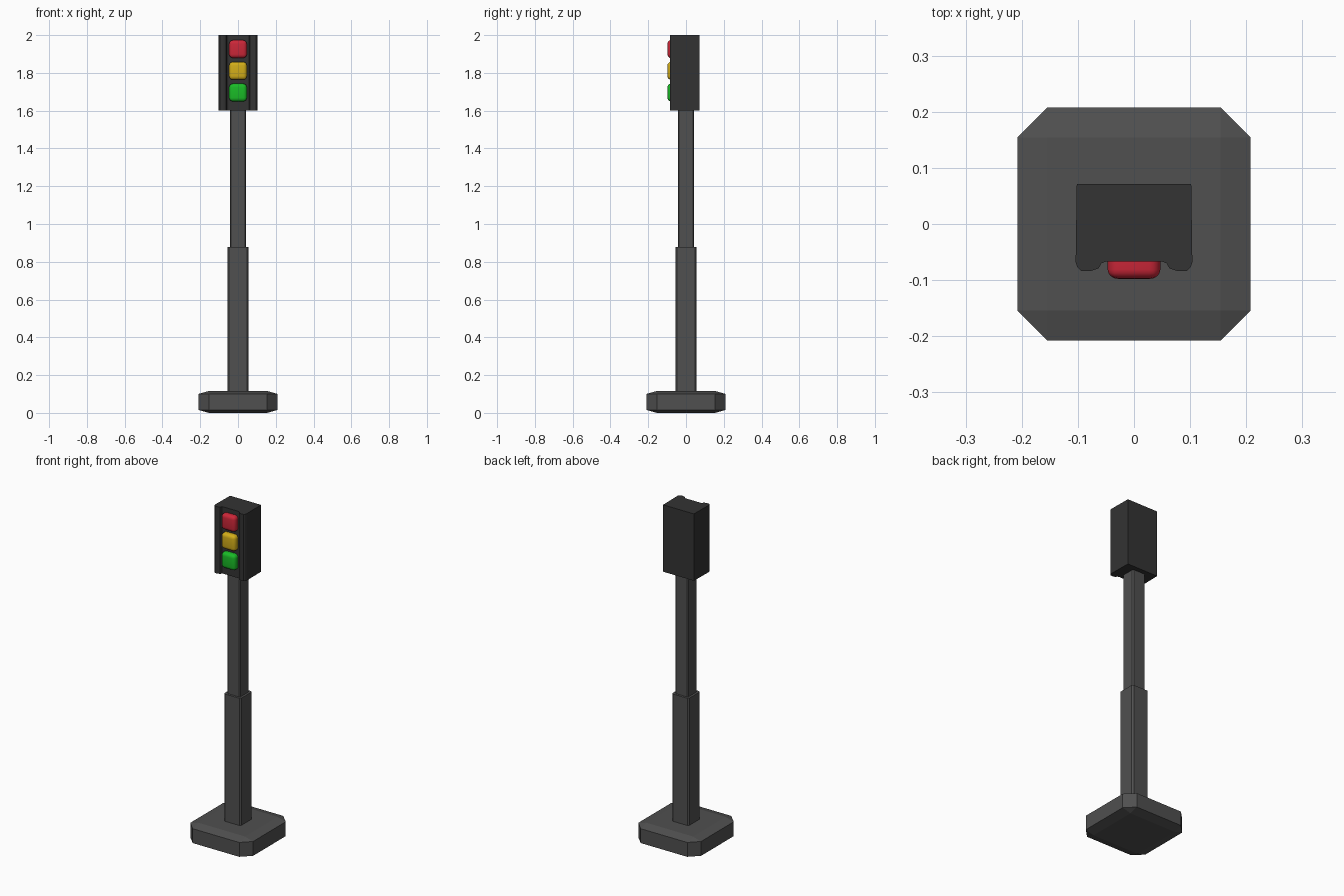
import bpy
import bmesh

if "Cube" in bpy.data.objects:
    bpy.data.objects.remove(bpy.data.objects["Cube"])


def material(name, rgb):
    m = bpy.data.materials.new(name)
    m.diffuse_color = (*rgb, 1)
    m.use_nodes = True
    m.node_tree.nodes["Principled BSDF"].inputs["Base Color"].default_value = m.diffuse_color
    return m


def new_object(name, bm, mat):
    bmesh.ops.recalc_face_normals(bm, faces=bm.faces[:])
    me = bpy.data.meshes.new(name)
    bm.to_mesh(me)
    bm.free()
    me.materials.append(mat)
    ob = bpy.data.objects.new(name, me)
    bpy.context.collection.objects.link(ob)
    return ob


def bevelled_box(name, half, centre, bevel, mat, segments=1, vertical_only=False):
    """Unit cube bevelled in unit space (bevel is a fraction), then stretched to size."""
    bm = bmesh.new()
    bmesh.ops.create_cube(bm, size=2)
    edges = [e for e in bm.edges
             if not vertical_only or abs(e.verts[0].co.z - e.verts[1].co.z) > 1]
    bmesh.ops.bevel(bm, geom=edges, offset=bevel, segments=segments,
                    profile=0.5, affect='EDGES')
    bmesh.ops.scale(bm, vec=half, verts=bm.verts[:])
    bmesh.ops.translate(bm, vec=centre, verts=bm.verts[:])
    return new_object(name, bm, mat)


pole_grey = material("pole_grey", (0.08, 0.08, 0.08))
head_grey = material("head_grey", (0.033, 0.033, 0.033))

# Foot plate with chamfered corners and shallow top and bottom slopes
bevelled_box("base", (0.208, 0.208, 0.058), (0, 0, 0.058), 0.26, pole_grey)

# Two-stage square pole with narrow corner chamfers
bevelled_box("lower_pole", (0.056, 0.056, 0.388), (0, 0, 0.489), 0.15, pole_grey,
             vertical_only=True)
bevelled_box("upper_pole", (0.043, 0.043, 0.38), (0, 0, 1.235), 0.15, pole_grey,
             vertical_only=True)

# Signal housing: plan profile with a raised rib on each side, extruded upwards
right_half = [(0.102, 0.071), (0.104, -0.068), (0.101, -0.077), (0.094, -0.084),
              (0.078, -0.084), (0.063, -0.079), (0.058, -0.070), (0.050, -0.067)]
profile = right_half + [(-x, y) for x, y in reversed(right_half)]
bm = bmesh.new()
face = bm.faces.new([bm.verts.new((x, y, 1.6)) for x, y in profile])
ext = bmesh.ops.extrude_face_region(bm, geom=[face])
top = [g for g in ext["geom"] if isinstance(g, bmesh.types.BMVert)]
bmesh.ops.translate(bm, vec=(0, 0, 0.4), verts=top)
new_object("signal_housing", bm, head_grey)

# Three cushion-shaped lamps
lamps = [("red", 1.926, (0.60, 0.02, 0.04)),
         ("yellow", 1.811, (0.65, 0.42, 0.01)),
         ("green", 1.696, (0.01, 0.50, 0.02))]
for colour, z, rgb in lamps:
    lamp = bevelled_box(colour + "_lamp", (0.047, 0.040, 0.047), (0, -0.058, z), 0.42,
                        material(colour, rgb), segments=4)
    lamp.data.shade_smooth()
